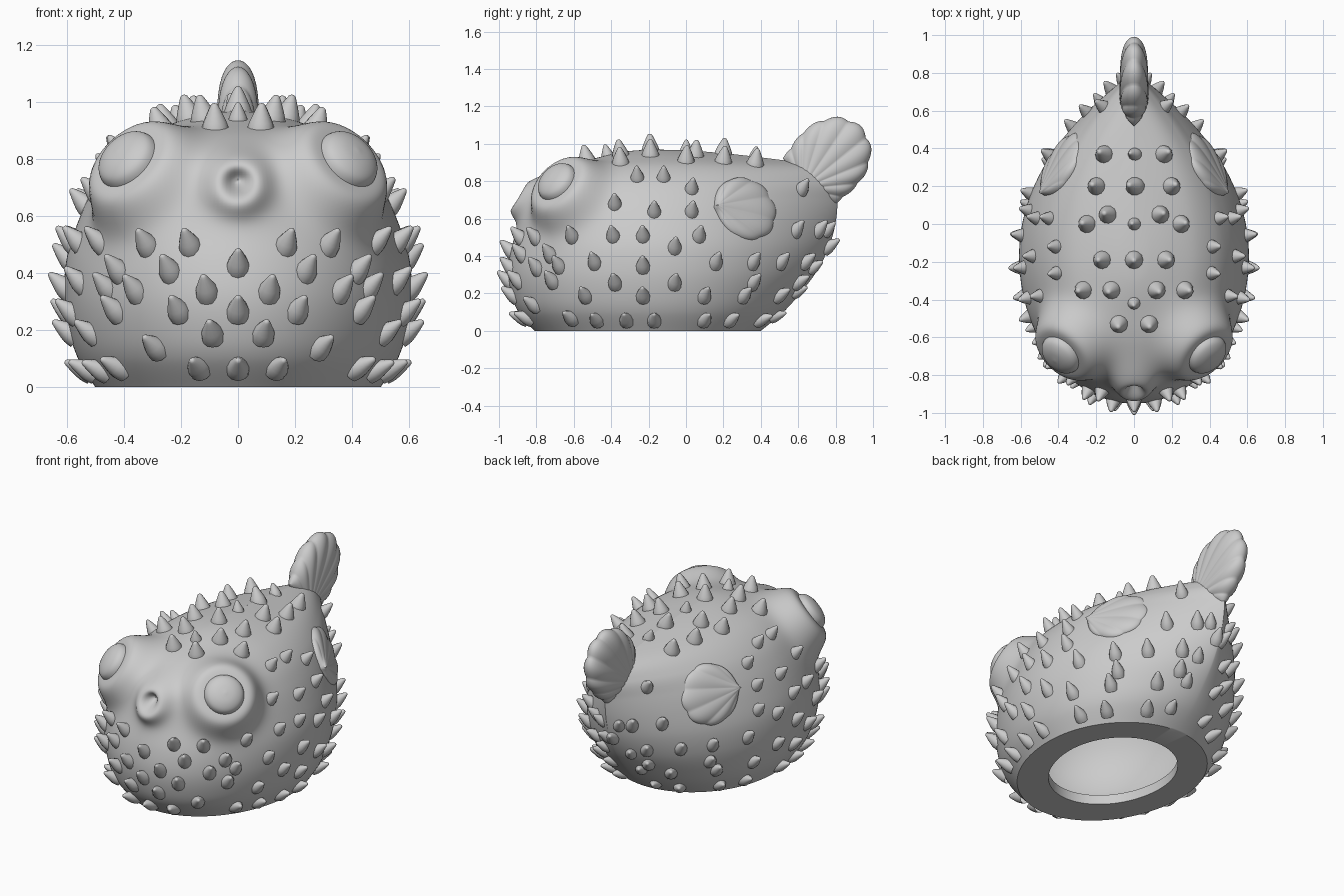
import bpy, bmesh, math
from mathutils import Vector, Matrix
from mathutils.bvhtree import BVHTree

cube = bpy.data.objects.get("Cube")
if cube:
    bpy.data.objects.remove(cube, do_unlink=True)

grey = bpy.data.materials.new("plain_grey")
grey.use_nodes = True
colour = (0.6, 0.6, 0.6, 1)
grey.diffuse_color = colour
grey.node_tree.nodes["Principled BSDF"].inputs["Base Color"].default_value = colour
MIRROR = Matrix.Diagonal((-1, 1, 1, 1))


def finish(name, bm, angle=40):
    """Turn a bmesh into a smooth shaded object."""
    bmesh.ops.remove_doubles(bm, verts=bm.verts, dist=0.0005)
    bmesh.ops.recalc_face_normals(bm, faces=bm.faces)
    mesh = bpy.data.meshes.new(name)
    bm.to_mesh(mesh)
    bm.free()
    mesh.materials.append(grey)
    obj = bpy.data.objects.new(name, mesh)
    bpy.context.collection.objects.link(obj)
    bpy.ops.object.select_all(action="DESELECT")
    obj.select_set(True)
    bpy.context.view_layer.objects.active = obj
    bpy.ops.object.shade_smooth_by_angle(angle=math.radians(angle))


def smooth(points, steps):
    """Catmull-Rom interpolation through a list of tuples."""
    out = []
    for i in range(len(points) - 1):
        a, b, c, d = (points[min(max(i + k, 0), len(points) - 1)] for k in (-1, 0, 1, 2))
        for s in range(steps):
            t = s / steps
            out.append([q + 0.5 * t * (r - p + t * (2*p - 5*q + 4*r - e + t * (3*(q - r) + e - p)))
                        for p, q, r, e in zip(a, b, c, d)])
    return out + [list(points[-1])]


def bridge(bm, rings):
    for low, high in zip(rings, rings[1:]):
        n = len(low)
        for i in range(n):
            j = (i + 1) % n
            bm.faces.new((low[i], low[j], high[j], high[i]))


def lathe(bm, profile, matrix, segments=12):
    """Revolve (radius, height) points around local z."""
    rings = []
    for r, h in profile:
        rings.append([bm.verts.new(matrix @ Vector((r * math.cos(a), r * math.sin(a), h)))
                      for a in (2 * math.pi * k / segments for k in range(segments))])
    bridge(bm, rings)


def aim(location, axis):
    return Matrix.Translation(location) @ Vector(axis).to_track_quat("Z", "Y").to_matrix().to_4x4()


# Body: stacked egg-shaped rings (height, front, back, half width)
MID = -0.17
EYE = Vector((0.342, -0.645, 0.75))
EYE_AXIS = Vector((0.57, -0.58, 0.58)).normalized()
levels = [(0, -0.81, 0.40, 0.50), (0.1, -0.895, 0.52, 0.56), (0.2, -0.935, 0.61, 0.592),
          (0.32, -0.95, 0.70, 0.608), (0.45, -0.93, 0.765, 0.60), (0.58, -0.88, 0.80, 0.56),
          (0.7, -0.82, 0.81, 0.505), (0.8, -0.75, 0.80, 0.435), (0.88, -0.62, 0.70, 0.335),
          (0.93, -0.45, 0.38, 0.21), (0.96, -0.31, 0.08, 0.09), (0.97, MID, MID, 0)]


def sculpt(p):
    """Raise the mouth with its pit, and the two eye mounds."""
    if p.y < -0.2:
        d = math.hypot(p.x, p.z - 0.72)
        p.y += 0.085 * math.exp(-(d / 0.042) ** 2) - 0.1 / (1 + (d / 0.118) ** 5)
    side = -1 if p.x < 0 else 1
    axis = Vector((side * EYE_AXIS.x, EYE_AXIS.y, EYE_AXIS.z))
    offset = p - Vector((side * EYE.x, EYE.y, EYE.z))
    height = offset.dot(axis)
    if -0.4 < height < 0.08:
        radius = (offset - axis * height).length
        p += axis * (0.08 - height) / (1 + (radius / 0.212) ** 10)
    return p


def ring(bm, level, scale=1.0, squash=1.0, lift=0.0, sculpted=False, segments=240):
    z, front, back, width = level
    taper = 1 + 0.6 * min(1, max(z, 0) / 0.45) + 1.4 * max(0, z - 0.45)
    verts = []
    for k in range(segments):
        a = 2 * math.pi * k / segments
        c, s = math.cos(a), math.sin(a)
        x = width * math.copysign(abs(c) ** (taper if s > 0 else 1), c)
        y = s * ((back - MID) if s > 0 else (MID - front))
        p = Vector((x * scale, MID + y * scale, z * squash + lift))
        verts.append(bm.verts.new(sculpt(p) if sculpted else p))
    return verts


bm = bmesh.new()
inside = [ring(bm, lv, 0.9, 0.875, 0.06) for lv in reversed(smooth(levels, 3))]
opening = [ring(bm, levels[0], 0.68, lift=0.06), ring(bm, levels[0], 0.68)]
outside = [ring(bm, lv, sculpted=True) for lv in smooth(levels, 12)]
bridge(bm, inside + opening + outside)
bmesh.ops.recalc_face_normals(bm, faces=bm.faces)
surface = BVHTree.FromBMesh(bm)
finish("body", bm)

# Pupils: low domes on the eye mounds
pupil = smooth([(0.12, 0.05), (0.113, 0.09), (0.095, 0.115), (0.055, 0.133), (0, 0.14)], 4)
for side, flip in (("left", Matrix()), ("right", MIRROR)):
    bm = bmesh.new()
    lathe(bm, [(0, 0.05)] + pupil, flip @ aim(EYE, EYE_AXIS), 48)
    finish(side + "_pupil", bm)


# Fins: ribbed, scalloped fans
def fin(name, matrix, spread, inner, outer, power, thick, rays, rows=14, cols=108):
    bm = bmesh.new()
    for sign in (-1, 1):
        grid = []
        for i in range(rows + 1):
            u = math.sin(i / rows * math.pi / 2)
            line = []
            for j in range(cols + 1):
                v = 2 * j / cols - 1
                wave = abs(math.cos(rays * math.pi * v / 2))
                radius = inner + (outer - inner) * max(0, math.cos(v * math.pi / 2)) ** power
                radius *= u * (0.965 + 0.035 * wave)
                t = thick * math.sqrt(max(0, 1 - u ** 5)) * math.sqrt(max(0, 1 - abs(v) ** 3))
                t *= 1 - 0.15 * u * (1 - wave)
                a = v * spread
                line.append(bm.verts.new(matrix @ Vector((radius * math.cos(a), radius * math.sin(a), sign * t))))
            grid.append(line)
        for a, b in zip(grid, grid[1:]):
            for j in range(cols):
                bm.faces.new((a[j], a[j + 1], b[j + 1], b[j]))
    finish(name, bm, 60)


def frame(origin, x_axis, normal):
    x = Vector(x_axis).normalized()
    y = Vector(normal).cross(x).normalized()
    z = x.cross(y)
    return Matrix.Translation(origin) @ Matrix((x, y, z)).transposed().to_4x4()


tilt = math.radians(47)
fin("tail_fin", frame((0, 0.62, 0.76), (0, math.cos(tilt), math.sin(tilt)), (1, 0, 0)),
    math.radians(75), 0.2, 0.46, 2, 0.076, 9)


def hit(origin, direction):
    return surface.ray_cast(Vector(origin), Vector(direction))[:2]


root, _ = hit((3, 0.15, 0.66), (-1, 0, 0))
tip, _ = hit((3, 0.48, 0.65), (-1, 0, 0))
_, normal = hit((3, 0.32, 0.66), (-1, 0, 0))
side_fin = frame(root - normal * 0.012, tip - root, normal)
for side, flip in (("left", Matrix()), ("right", MIRROR)):
    fin(side + "_side_fin", flip @ side_fin, math.radians(76), 0.05, 0.375, 0.9, 0.05, 7)

# Spines: rows in hundredths, placed by casting onto the body
front_rows = {50: (17, 32), 43: (0,), 41: (24, 42), 34: (11, 36), 27: (0, 21, 43),
              19: (9,), 14: (29,), 7: (0, 14, 42)}
side_rows = {82: (-26, -12), 76: (3, 62), 68: (-38,), 64: (-17, 3), 54: (59, 71),
             51: (-61, -39, -23, 7), 45: (-6, 76), 37: (-49, 16, 36, 51, 64),
             35: (-68, -23), 26: (-38, -6, 36, 60), 19: (-54, -23, 10, 31, 50),
             6: (-48, -32, -17, 10, 24, 40)}
rear_rows = {54: (6,), 34: (9,), 21: (10,), 8: (12,)}
top_rows = {37: (0, 16), 20: (0, 20), 5: (14,), 0: (0, 25),
            -19: (0, 17), -35: (12, 27), -42: (0,), -53: (8,)}

thorn = smooth([(1, -0.4), (0.95, 0), (0.65, 0.45), (0.34, 0.83), (0.18, 0.97), (0, 1)], 2)


def spines(name, rows, cast, radius, height):
    bm = bmesh.new()
    for row, places in rows.items():
        for place in places:
            point, n = cast(place / 100, row / 100)
            if point is None:
                continue
            # the small centre-line spines are narrower
            size = 0.7 if place == 0 and row in (0, 37, -42) else 1
            shape = [(r * radius * size, h * height * size) for r, h in thorn]
            # the lower spines hook upwards
            place_at = aim(point, n + Vector((0, 0, 0.9 * (1 - max(0, n.z)))))
            lathe(bm, shape, place_at)
            if abs(point.x) > 0.01:
                lathe(bm, shape, MIRROR @ place_at)
    finish(name, bm, 50)


spines("front_spines", front_rows, lambda x, z: hit((x, -3, z), (0, 1, 0)), 0.041, 0.078)
spines("side_spines", side_rows, lambda y, z: hit((3, y, z), (-1, 0, 0)), 0.039, 0.075)
spines("rear_spines", rear_rows, lambda x, z: hit((x, 3, z), (0, -1, 0)), 0.035, 0.065)
spines("back_spines", top_rows, lambda x, y: hit((x, y, 3), (0, 0, -1)), 0.05, 0.085)
